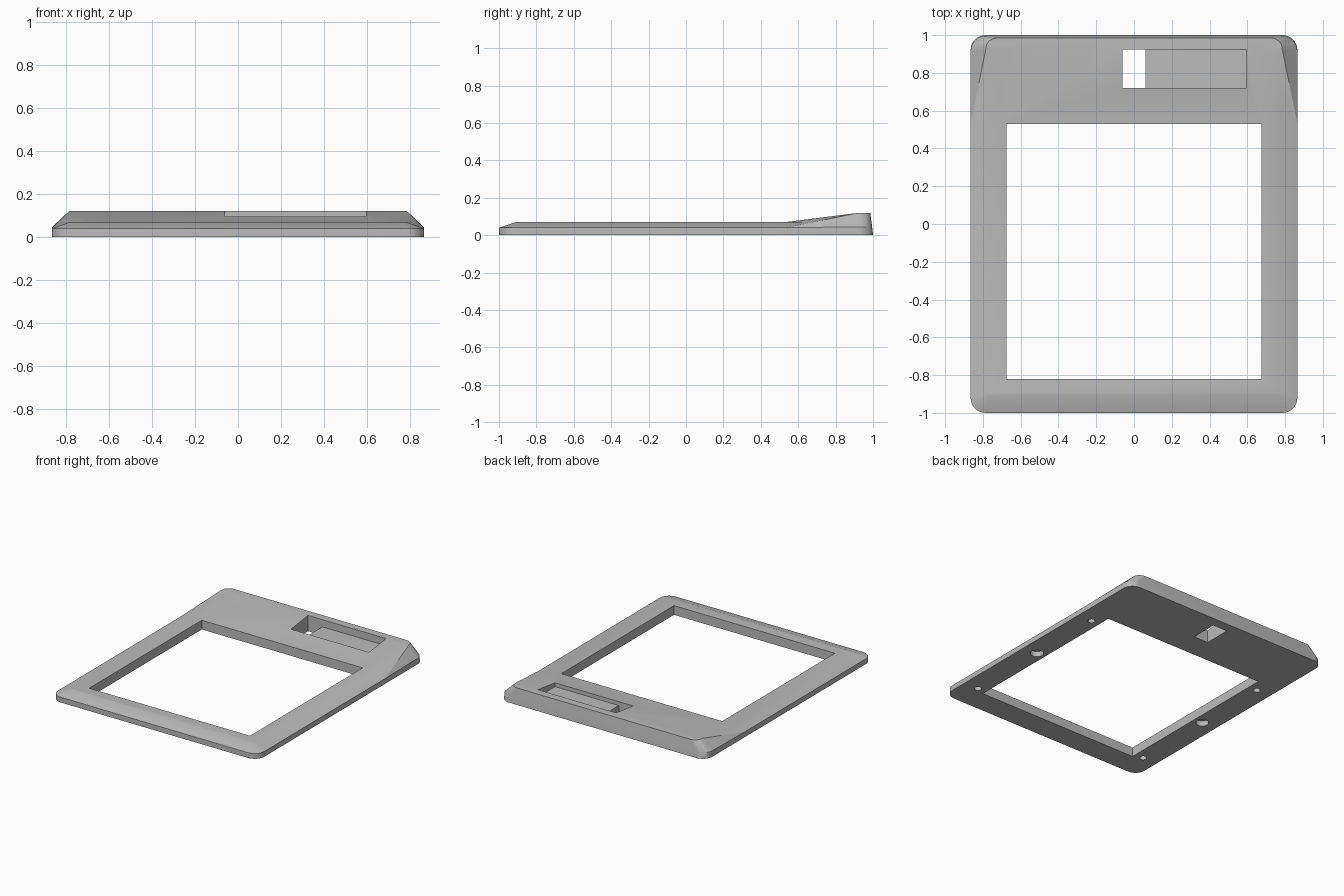
import bpy, bmesh, math

cube = bpy.data.objects.get("Cube")
if cube:
    bpy.data.objects.remove(cube)

grey = bpy.data.materials.new("plain_grey")
grey.use_nodes = True
COLOUR = (0.5, 0.5, 0.5, 1)
grey.diffuse_color = COLOUR
grey.node_tree.nodes["Principled BSDF"].inputs["Base Color"].default_value = COLOUR


def rounded(w, y0, y1, r, z, steps=8):
    """Rounded rectangle outline, half width w, from y0 to y1."""
    pts = []
    for k, (cx, cy) in enumerate([(w - r, y1 - r), (r - w, y1 - r),
                                  (r - w, y0 + r), (w - r, y0 + r)]):
        for i in range(steps + 1):
            a = math.radians(90 * (k + i / steps))
            pts.append((cx + r * math.cos(a), cy + r * math.sin(a), z))
    return pts


def hull(name, pts):
    bm = bmesh.new()
    for p in pts:
        bm.verts.new(p)
    out = bmesh.ops.convex_hull(bm, input=bm.verts)
    junk = {g for g in out["geom_interior"] + out["geom_unused"]
            if isinstance(g, bmesh.types.BMVert)}
    bmesh.ops.delete(bm, geom=list(junk), context='VERTS')
    bmesh.ops.dissolve_limit(bm, angle_limit=0.002, verts=bm.verts, edges=bm.edges)
    bmesh.ops.recalc_face_normals(bm, faces=bm.faces)
    mesh = bpy.data.meshes.new(name)
    bm.to_mesh(mesh)
    bm.free()
    mesh.materials.append(grey)
    ob = bpy.data.objects.new(name, mesh)
    bpy.context.collection.objects.link(ob)
    return ob


def box(name, x0, x1, y0, y1, z0, z1):
    return hull(name, [(x, y, z) for x in (x0, x1) for y in (y0, y1) for z in (z0, z1)])


def hole(name, x, y, r, depth):
    ring = [(x + r * math.cos(i * math.tau / 24), y + r * math.sin(i * math.tau / 24))
            for i in range(24)]
    return hull(name, [(a, b, z) for a, b in ring for z in (-0.05, depth)])


def combine(target, other, op):
    mod = target.modifiers.new(op.lower(), 'BOOLEAN')
    mod.operation, mod.solver, mod.object = op, 'EXACT', other
    bpy.context.view_layer.objects.active = target
    bpy.ops.object.modifier_apply(modifier=mod.name)
    bpy.data.objects.remove(other)


# Bezel frame: upright rim, then a shallow slope to the flat top
W, R = 0.865, 0.08
frame = hull("bezel_frame", rounded(W, -1, 1, R, 0)
             + rounded(W, -1, 0.995, R, 0.04)
             + rounded(0.78, -0.91, 0.9, 0.02, 0.07))

# Raised wedge along the back, narrowing towards the opening
back_rim = [p for z, y in ((0, 1), (0.045, 0.995))
            for p in rounded(W, -1, y, R, z) if p[1] > 0.9]
back_top = [p for p in rounded(0.785, 0, 0.985, 0.06, 0.12) if p[1] > 0.9]
sides = [(s * x, y, z) for s in (1, -1)
         for x, y, z in ((0.69, 0.53, 0.07), (W, 0.53, 0.04), (W, 0.53, 0))]
combine(frame, hull("rear_wedge", back_rim + back_top + sides), 'UNION')

# Main opening, shallow tray and the slot through its end
combine(frame, box("opening", -0.675, 0.675, -0.82, 0.53, -0.1, 0.3), 'DIFFERENCE')
combine(frame, box("tray", -0.06, 0.595, 0.72, 0.925, 0.065, 0.3), 'DIFFERENCE')
combine(frame, box("slot", -0.06, 0.06, 0.72, 0.925, -0.1, 0.3), 'DIFFERENCE')

# Blind holes underneath, along both side rails
for s in (1, -1):
    for y, r in ((0.43, 0.025), (-0.155, 0.045), (-0.79, 0.025)):
        combine(frame, hole("blind_hole", s * 0.745, y, r, 0.04), 'DIFFERENCE')

bpy.ops.object.select_all(action='DESELECT')
frame.select_set(True)
bpy.context.view_layer.objects.active = frame
bpy.ops.object.shade_smooth_by_angle(angle=math.radians(30))
